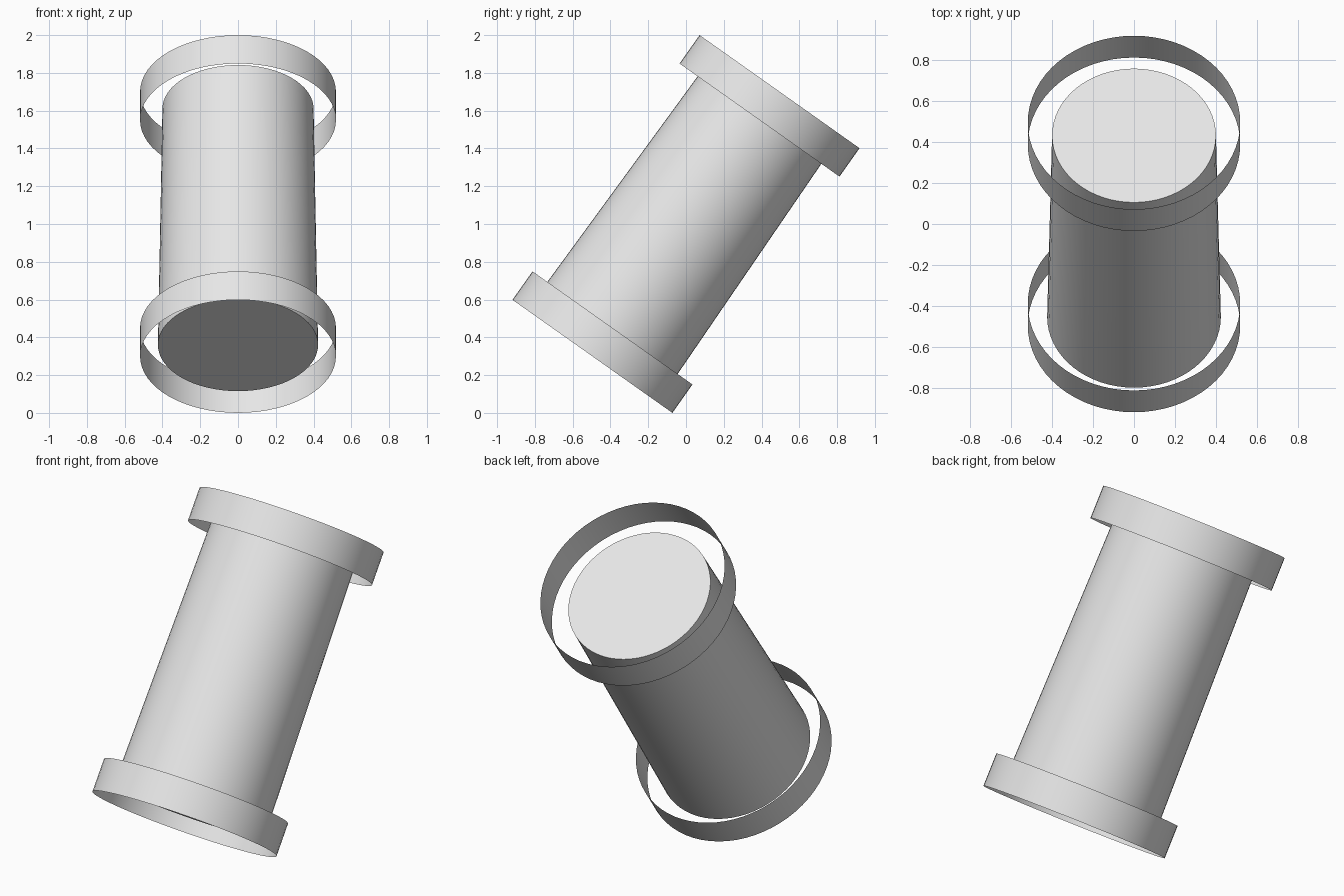
import bpy
import math
from mathutils import Matrix

cube = bpy.data.objects.get("Cube")
if cube:
    bpy.data.objects.remove(cube, do_unlink=True)

SIDES = 64
TILT = Matrix.Rotation(-math.atan(math.sqrt(0.5)), 4, "X")  # axis leans to +y
CENTRE = Matrix.Translation((0, 0, 1))

# Single plain grey
grey = bpy.data.materials.new("plain grey")
grey.use_nodes = True
colour = (0.8, 0.8, 0.8, 1)
grey.diffuse_color = colour
grey.node_tree.nodes["Principled BSDF"].inputs["Base Color"].default_value = colour


def tube(name, low, high, r_low, r_high, cap):
    """Cylinder or cone section between two distances along the tilted axis."""
    bpy.ops.mesh.primitive_cone_add(
        vertices=SIDES, radius1=r_low, radius2=r_high,
        depth=high - low, end_fill_type=cap)
    obj = bpy.context.object
    obj.name = name
    obj.data.materials.append(grey)
    bpy.ops.object.shade_smooth_by_angle(angle=math.radians(30))
    obj.matrix_world = CENTRE @ TILT @ Matrix.Translation((0, 0, (low + high) / 2))
    return obj


# Slightly tapered closed body
tube("body", -0.784, 0.748, 0.424, 0.4, "NGON")

# Thin open bands around both ends
R, END, WIDTH = 0.5185, 0.858, 0.184
tube("upper_ring", END - WIDTH, END, R, R, "NOTHING")
tube("lower_ring", -END, WIDTH - END, R, R, "NOTHING")
